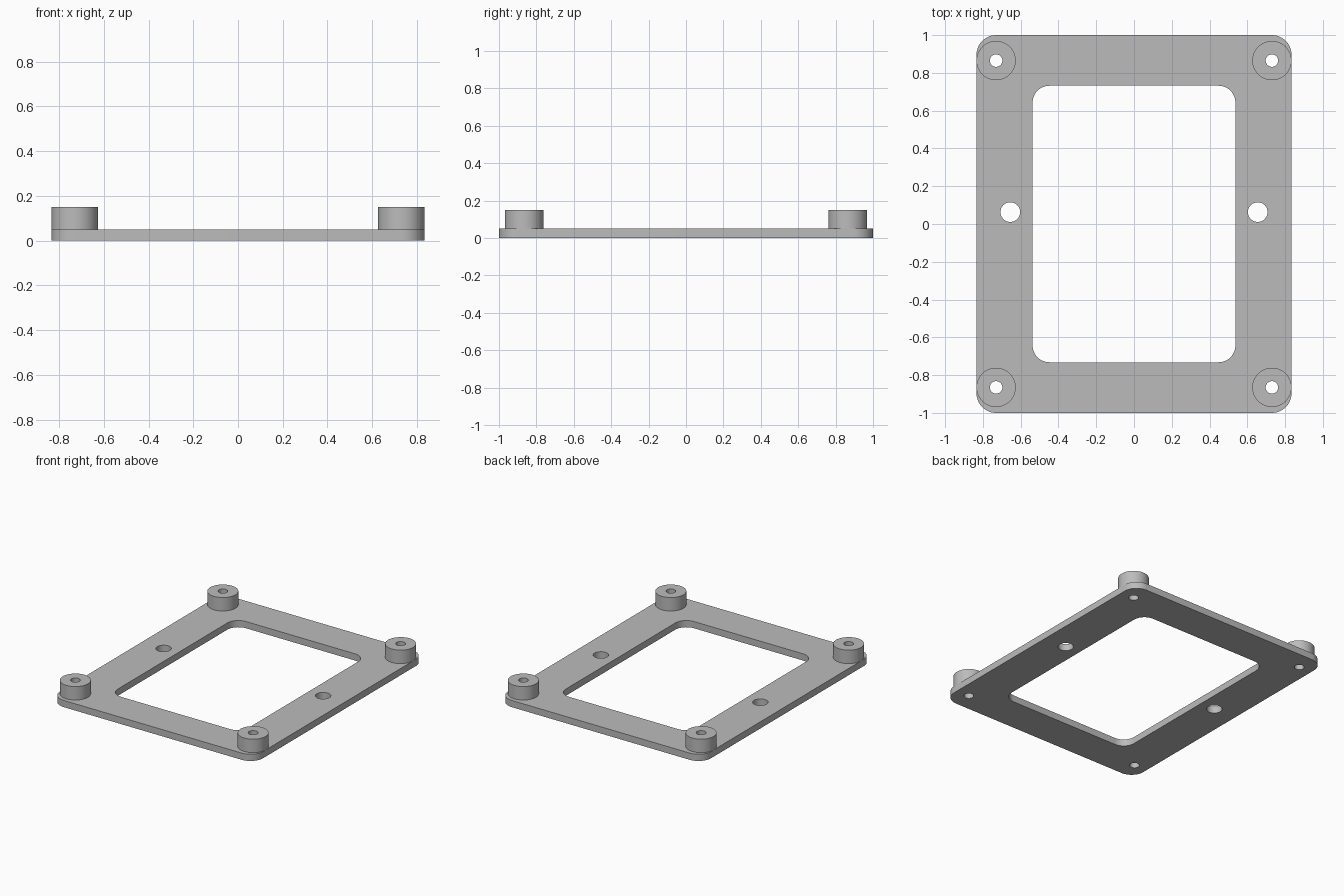
import bpy, bmesh, math

if "Cube" in bpy.data.objects:
    bpy.data.objects.remove(bpy.data.objects["Cube"])

HALF_X, HALF_Y, THICK, TOP = 0.834, 1.0, 0.05, 0.15
BOSS_X, BOSS_Y, BOSS_R, SCREW_R = 0.73, 0.865, 0.104, 0.033

grey = bpy.data.materials.new("grey plastic")
grey.diffuse_color = (0.5, 0.5, 0.5, 1)
grey.use_nodes = True
grey.node_tree.nodes["Principled BSDF"].inputs["Base Color"].default_value = grey.diffuse_color


def circle(x, y, r, n=48):
    return [(x + r * math.cos(2 * math.pi * i / n), y + r * math.sin(2 * math.pi * i / n))
            for i in range(n)]


def rounded_rect(hx, hy, r, n=12):
    pts = []
    for k, (sx, sy) in enumerate([(1, 1), (-1, 1), (-1, -1), (1, -1)]):
        for i in range(n + 1):
            a = math.pi / 2 * (k + i / n)
            pts.append((sx * (hx - r) + r * math.cos(a), sy * (hy - r) + r * math.sin(a)))
    return pts


def extruded(name, loops, z0, z1):
    """Fill the outline (with the other loops as holes) and extrude it from z0 to z1."""
    curve = bpy.data.curves.new(name, 'CURVE')
    curve.dimensions, curve.fill_mode = '2D', 'BOTH'
    curve.extrude = (z1 - z0) / 2
    for pts in loops:
        spline = curve.splines.new('POLY')
        spline.points.add(len(pts) - 1)
        for p, (x, y) in zip(spline.points, pts):
            p.co = (x, y, 0, 1)
        spline.use_cyclic_u = True
    obj = bpy.data.objects.new(name, curve)
    bpy.context.collection.objects.link(obj)
    bpy.ops.object.select_all(action='DESELECT')
    obj.select_set(True)
    bpy.context.view_layer.objects.active = obj
    bpy.ops.object.convert(target='MESH')
    obj = bpy.context.object
    bm = bmesh.new()
    bm.from_mesh(obj.data)
    bmesh.ops.translate(bm, verts=bm.verts, vec=(0, 0, (z0 + z1) / 2))
    bmesh.ops.remove_doubles(bm, verts=bm.verts, dist=1e-5)
    bmesh.ops.recalc_face_normals(bm, faces=bm.faces)
    bm.to_mesh(obj.data)
    bm.free()
    obj.data.materials.clear()
    obj.data.materials.append(grey)
    bpy.ops.object.shade_smooth_by_angle(angle=math.radians(30))
    return obj


corners = [(sx * BOSS_X, sy * BOSS_Y) for sx in (-1, 1) for sy in (-1, 1)]

# Frame plate with central window, two side holes and four screw holes
loops = [rounded_rect(HALF_X, HALF_Y, 0.104), rounded_rect(0.537, 0.732, 0.09)]
loops += [circle(sx * 0.655, 0.063, 0.052) for sx in (-1, 1)]
loops += [circle(x, y, SCREW_R) for x, y in corners]
extruded("frame_plate", loops, 0, THICK)

# Hollow standoffs at the corners
for x, y in corners:
    extruded("standoff", [circle(x, y, BOSS_R), circle(x, y, SCREW_R)], THICK, TOP)
